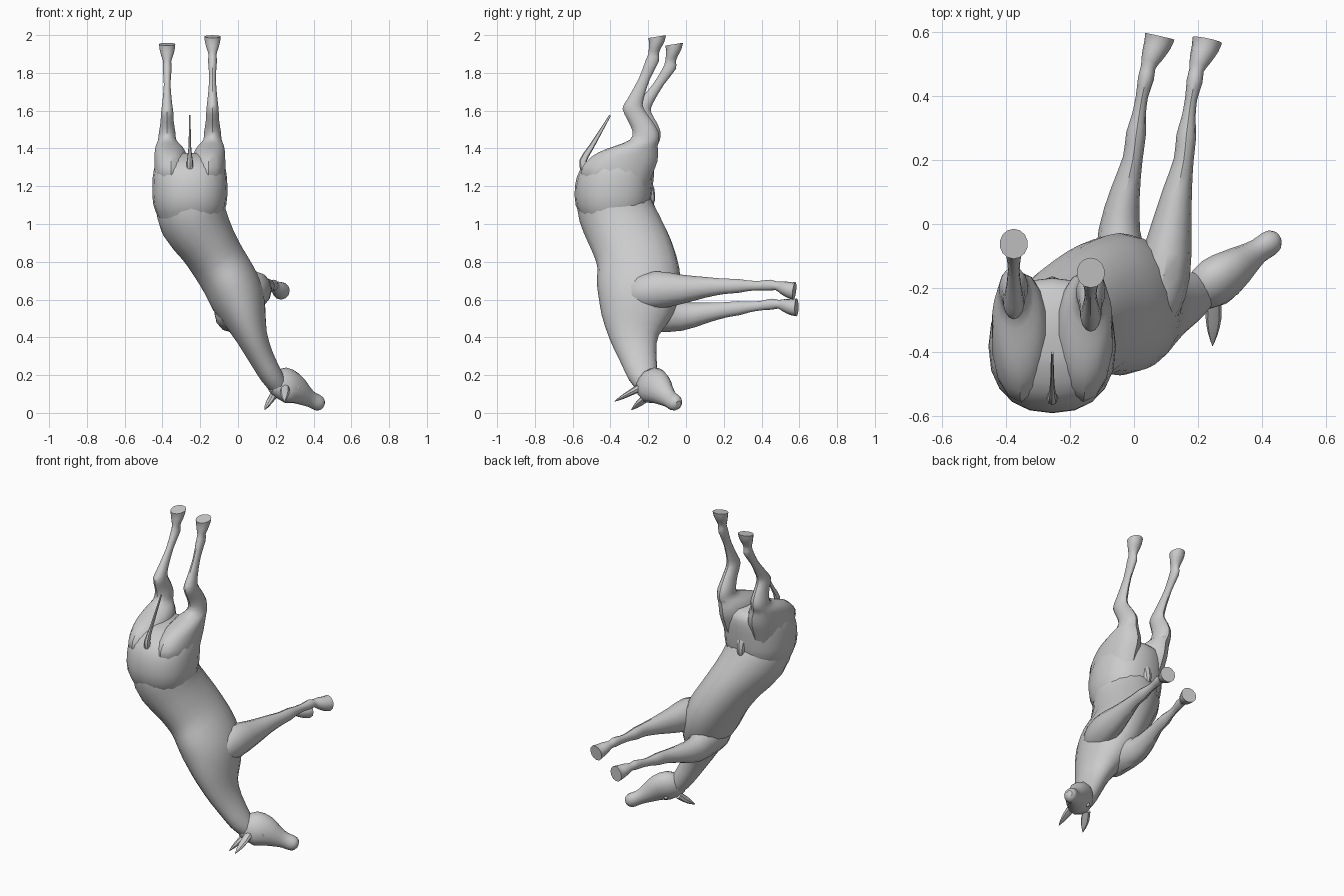
import bpy, bmesh, math
from mathutils import Vector


def spline(a, b, c, d, t):
    """Catmull-Rom value between b and c."""
    return [0.5 * (2 * q + (r - p) * t + (2 * p - 5 * q + 4 * r - s) * t * t
                   + (3 * q - p - 3 * r + s) * t ** 3) for p, q, r, s in zip(a, b, c, d)]


def loft(name, rings, ref, sides=12, steps=2, level=False, power=1.0):
    """Skin rings (x, y, z, radius along ref, radius across); level keeps rings horizontal."""
    ref = Vector(ref)
    pts = []
    for i in range(len(rings) - 1):
        a, d = rings[max(i - 1, 0)], rings[min(i + 2, len(rings) - 1)]
        pts += [spline(a, rings[i], rings[i + 1], d, k / steps) for k in range(steps)]
    pts.append(rings[-1])
    bm = bmesh.new()
    loops = []
    for i, p in enumerate(pts):
        c = Vector(p[:3])
        n = (Vector(pts[min(i + 1, len(pts) - 1)][:3]) - Vector(pts[max(i - 1, 0)][:3])).normalized()
        if level:
            n = Vector((0, 0, 1))
        u = (ref - n * ref.dot(n)).normalized()
        v = n.cross(u)
        loop = []
        for k in range(sides):
            co, si = math.cos(2 * math.pi * k / sides), math.sin(2 * math.pi * k / sides)
            co, si = (math.copysign(abs(w) ** power, w) for w in (co, si))
            loop.append(bm.verts.new(c + u * p[3] * co + v * p[4] * si))
        loops.append(loop)
    for l0, l1 in zip(loops, loops[1:]):
        for k in range(sides):
            j = (k + 1) % sides
            bm.faces.new((l0[k], l0[j], l1[j], l1[k]))
    bm.faces.new(loops[0][::-1])
    bm.faces.new(loops[-1])
    bmesh.ops.recalc_face_normals(bm, faces=bm.faces)
    me = bpy.data.meshes.new(name)
    bm.to_mesh(me)
    bm.free()
    ob = bpy.data.objects.new(name, me)
    bpy.context.collection.objects.link(ob)
    bpy.ops.object.select_all(action='DESELECT')
    ob.select_set(True)
    bpy.context.view_layer.objects.active = ob
    bpy.ops.object.shade_smooth_by_angle(angle=math.radians(35))
    return ob


# Trunk and neck, from loins down to poll
loft("body", [
    (-.255, -.385, 1.22, .17, .15), (-.255, -.385, 1.12, .195, .18), (-.235, -.352, 1.02, .203, .182),
    (-.165, -.295, .90, .208, .158), (-.105, -.26, .80, .212, .15), (-.045, -.25, .70, .222, .15),
    (0, -.255, .60, .21, .145), (.038, -.27, .50, .178, .115), (.075, -.275, .40, .13, .084),
    (.12, -.255, .30, .10, .068), (.175, -.228, .20, .08, .06), (.215, -.205, .14, .055, .05)],
    (0, 1, 0), 18)

# Broad rounded hindquarters
loft("hindquarters", [
    (-.255, -.39, 1.03, .16, .165), (-.255, -.387, 1.10, .197, .193), (-.255, -.382, 1.20, .206, .199),
    (-.255, -.364, 1.29, .196, .19), (-.255, -.335, 1.345, .16, .165), (-.255, -.31, 1.375, .10, .12)],
    (0, 1, 0), 20, level=True, power=.88)

# Head, turned towards +x and +y
JAW, SIDE = Vector((0, .48, .88)), Vector((.70, -.63, .35))
loft("head", [
    (.175, -.235, .15, .04, .035), (.205, -.215, .147, .072, .058), (.25, -.182, .147, .098, .072),
    (.30, -.15, .13, .088, .064), (.345, -.116, .098, .063, .05), (.385, -.086, .073, .046, .038),
    (.418, -.063, .056, .045, .039), (.438, -.048, .05, .036, .033), (.45, -.04, .046, .018, .017)],
    JAW, 14)

# Ears and eyes
for side, base, tip in (("left", (.25, -.232, .14), (.245, -.38, .06)),
                        ("right", (.19, -.195, .095), (.14, -.29, .015))):
    b, t = Vector(base), Vector(tip)
    loft("ear_" + side, [(*b, .022, .022), (*b.lerp(t, .4), .016, .025),
                         (*b.lerp(t, .75), .01, .015), (*t, .001, .001)], JAW, 8)
for side, s in (("left", 1), ("right", -1)):
    e = Vector((.275, -.172, .115)) + SIDE * .058 * s
    bpy.ops.mesh.primitive_uv_sphere_add(segments=10, ring_count=6, radius=.014, location=e)
    bpy.context.object.name = "eye_" + side

# Hind legs raised upwards: thigh, hock, cannon, fetlock, hoof
for side, sx, x, dy, dz in (("left", 1, -.135, 0, 0), ("right", -1, -.375, .09, -.04)):
    rings = []
    for inset, y, z, ry, rx in [
            (.027, -.36, 1.18, .15, .085), (.021, -.365, 1.27, .19, .09), (.02, -.34, 1.33, .188, .09),
            (.016, -.305, 1.38, .157, .084), (.008, -.26, 1.415, .11, .07), (0, -.22, 1.445, .078, .05),
            (0, -.215, 1.49, .068, .045), (0, -.245, 1.55, .064, .036), (0, -.28, 1.61, .056, .033),
            (0, -.268, 1.66, .043, .027), (0, -.22, 1.77, .03, .018), (0, -.18, 1.86, .036, .024),
            (0, -.172, 1.90, .028, .022), (0, -.165, 1.93, .032, .032), (0, -.155, 1.965, .041, .041),
            (0, -.152, 1.992, .047, .044)]:
        f = min(max((z - 1.43) / .42, 0), 1)   # lower leg pose differs per side
        rings.append((x - sx * inset, y + dy * f, z + dz * f, ry, rx))
    leg = loft("hind_leg_" + side, rings, (0, 1, 0), 14, level=True)
    # tilt the sole so the toe points up
    yc = rings[-1][1]
    for v in leg.data.vertices:
        if v.co.z > rings[-1][2] - .012:
            v.co.z += .16 * (v.co.y - yc)

# Front legs stretched towards +y: shoulder, forearm, knee, fetlock, hoof
for side, far in (("left", 0), ("right", 1)):
    rings = []
    for x, y, z, rx, rz in [
            (.035, -.33, .61, .04, .05), (.062, -.26, .63, .08, .09), (.093, -.15, .65, .083, .10),
            (.115, -.02, .655, .065, .077), (.135, .10, .665, .046, .055), (.155, .20, .67, .031, .041),
            (.163, .275, .672, .031, .037), (.170, .33, .673, .022, .028), (.178, .39, .674, .019, .025),
            (.189, .445, .676, .025, .029), (.195, .48, .672, .023, .023), (.205, .51, .664, .033, .034),
            (.222, .55, .65, .043, .043), (.228, .574, .646, .047, .047)]:
        k = far * (1 + 1.5 * min(y, 0))
        rings.append((x + k * (-.165 + .03 * y), y + far * max(y, 0) * .02,
                      z + k * (-.145 + .1 * y), rx, rz))
    loft("front_leg_" + side, rings, (1, 0, 0))

# Tail and sheath
loft("tail", [(-.255, -.53, 1.28, .025, .02), (-.255, -.545, 1.335, .02, .016),
              (-.255, -.50, 1.41, .014, .007), (-.255, -.402, 1.575, .005, .004)], (0, 1, 0), 8)
loft("sheath", [(-.255, -.215, 1.23, .03, .03), (-.255, -.195, 1.18, .028, .03),
                (-.255, -.185, 1.13, .022, .024), (-.255, -.188, 1.095, .012, .014)], (0, 1, 0), 8)
